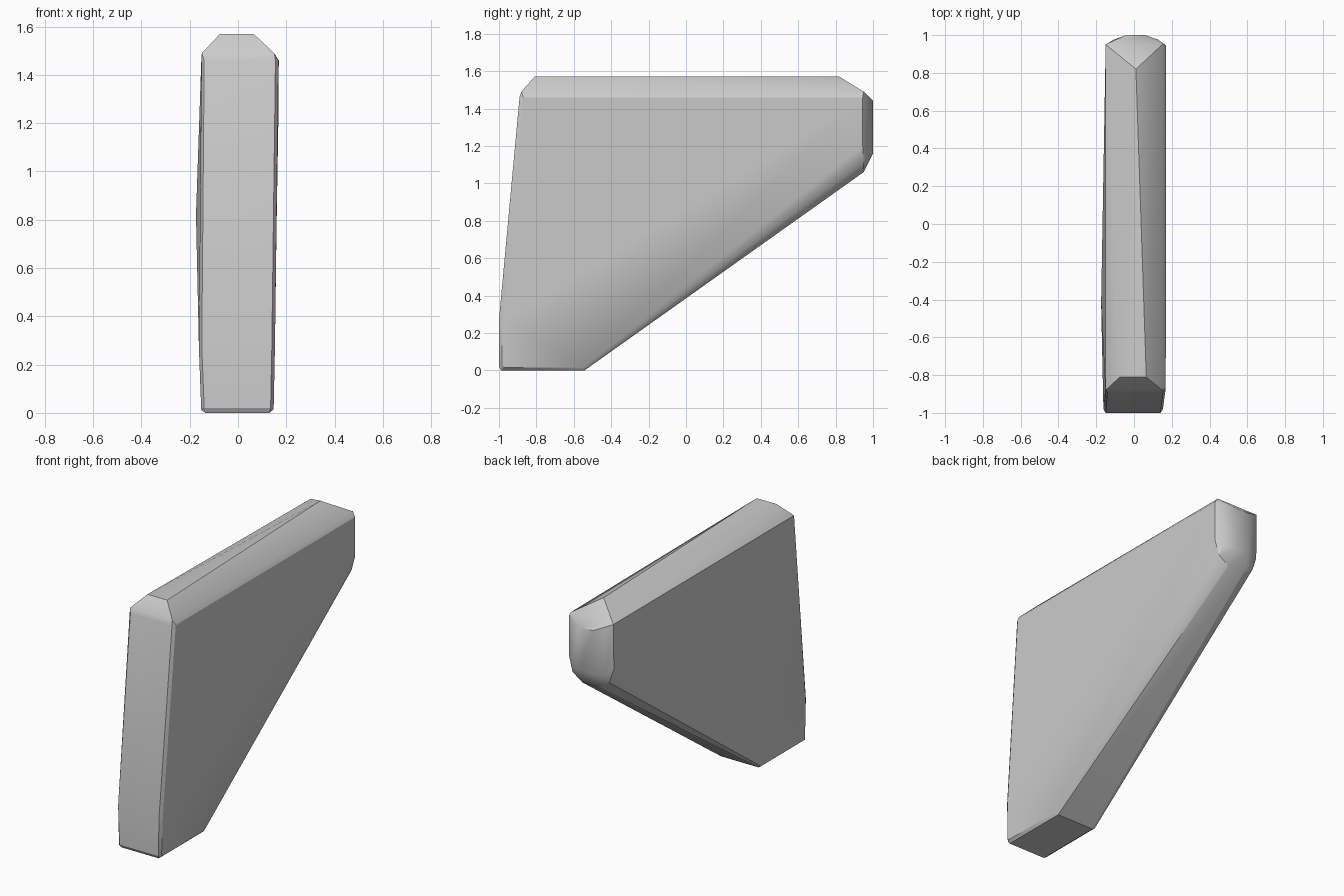
import bpy, bmesh

if "Cube" in bpy.data.objects:
    bpy.data.objects.remove(bpy.data.objects["Cube"])

pts = []


def pair(left, right, y, z):
    """Add the left and right points of one cross-section."""
    pts.extend([(left, y, z), (right, y, z)])


# Foot: small chamfer around the base
for y, e in ((-1, 0.012), (-0.53, -0.012)):
    pair(-0.135, 0.13, y + e, 0)
    pair(-0.152, 0.138, y + e, 0.012)
    pair(-0.145, 0.147, y + 2 * e, 0.015)
pair(-0.14, 0.135, -1, 0.02)
pair(-0.153, 0.148, -0.985, 0.03)
pair(-0.13, 0.12, -0.545, 0)

# Front edge: vertical toe, then leaning back to the shoulder
pair(-0.15, 0.14, -1, 0.27)
pair(-0.162, 0.153, -0.98, 0.27)
pair(-0.14, 0.155, -0.89, 1.46)
pair(-0.152, 0.168, -0.87, 1.46)
pair(-0.15, 0.15, -0.88, 1.49)

# Slight swelling of the left side
pts.append((-0.174, -0.42, 0.82))

# Top ridge, tapering to a point at the rear
pair(-0.075, 0.065, -0.81, 1.57)
pts.append((0.01, 0.82, 1.57))
pair(-0.15, 0.15, 0.95, 1.49)
pair(-0.15, 0.169, 0.945, 1.46)

# Rounded rear nose
pair(-0.04, 0.06, 1.0, 1.44)
pair(-0.04, 0.06, 1.0, 1.16)
pair(-0.11, 0.13, 0.975, 1.45)
pair(-0.11, 0.13, 0.975, 1.16)
pair(-0.15, 0.167, 0.945, 1.20)
pair(-0.12, 0.14, 0.95, 1.11)
pair(-0.05, 0.07, 0.95, 1.06)

# Skin the solid and shade it softly across the small chamfers
bm = bmesh.new()
for p in pts:
    bm.verts.new(p)
res = bmesh.ops.convex_hull(bm, input=bm.verts[:])
loose = [v for v in bm.verts if not v.link_faces]
bmesh.ops.delete(bm, geom=loose, context='VERTS')
bmesh.ops.dissolve_limit(bm, angle_limit=0.01, verts=bm.verts[:], edges=bm.edges[:])
bmesh.ops.recalc_face_normals(bm, faces=bm.faces[:])
mesh = bpy.data.meshes.new("wedge_slab")
bm.to_mesh(mesh)
bm.free()
slab = bpy.data.objects.new("wedge_slab", mesh)
bpy.context.collection.objects.link(slab)
bpy.context.view_layer.objects.active = slab
slab.select_set(True)
bpy.ops.object.shade_smooth_by_angle(angle=0.5)
